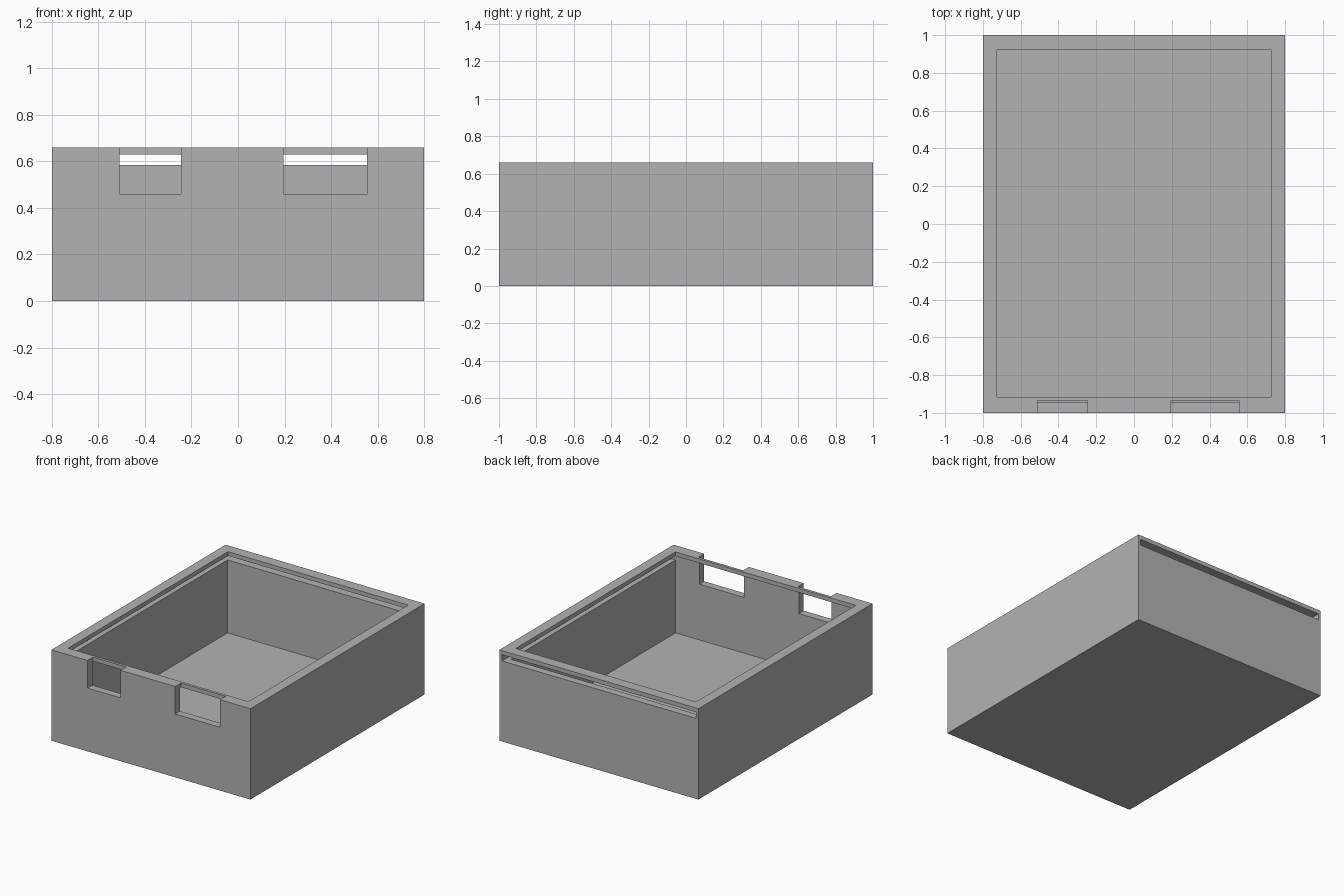
import bpy

old = bpy.data.objects.get("Cube")
if old:
    bpy.data.objects.remove(old, do_unlink=True)

grey = bpy.data.materials.new("plain_grey")
grey.use_nodes = True
colour = (0.45, 0.45, 0.45, 1)
grey.diffuse_color = colour
grey.node_tree.nodes["Principled BSDF"].inputs["Base Color"].default_value = colour


def block(name, xs, ys, zs):
    """Box spanning the given ranges."""
    spans = (xs, ys, zs)
    bpy.ops.mesh.primitive_cube_add(size=1, location=[(a + b) / 2 for a, b in spans])
    ob = bpy.context.object
    ob.name = name
    ob.scale = [b - a for a, b in spans]
    bpy.ops.object.transform_apply(location=True, rotation=False, scale=True)
    ob.data.materials.append(grey)
    return ob


def carve(target, name, xs, ys, zs):
    """Subtract a box from the target."""
    cutter = block(name, xs, ys, zs)
    cutter.hide_render = True
    mod = target.modifiers.new(name, 'BOOLEAN')
    mod.operation = 'DIFFERENCE'
    mod.solver = 'EXACT'
    mod.object = cutter
    bpy.context.view_layer.objects.active = target
    bpy.ops.object.modifier_apply(modifier=mod.name)
    bpy.data.objects.remove(cutter, do_unlink=True)


TOP = 0.66
LEDGE, LIP = 0.585, 0.63   # sliding lid channel
INNER = 0.945              # inner face of front and back walls

box = block("open_box", (-0.8, 0.8), (-1, 1), (0, TOP))

# hollow, lid channel open at the back, and narrower mouth under the rim
carve(box, "cavity", (-0.745, 0.745), (-INNER, INNER), (0.055, 0.61))
carve(box, "lid_channel", (-0.78, 0.78), (-INNER, 1.1), (LEDGE, LIP))
carve(box, "mouth", (-0.725, 0.725), (-0.915, 0.92), (0.6, TOP + 0.1))

# two front notches, leaving a thin bar of the rim
for name, xs in (("small_notch", (-0.51, -0.245)), ("wide_notch", (0.195, 0.555))):
    carve(box, name, xs, (-1.1, -0.935), (0.46, TOP + 0.1))
